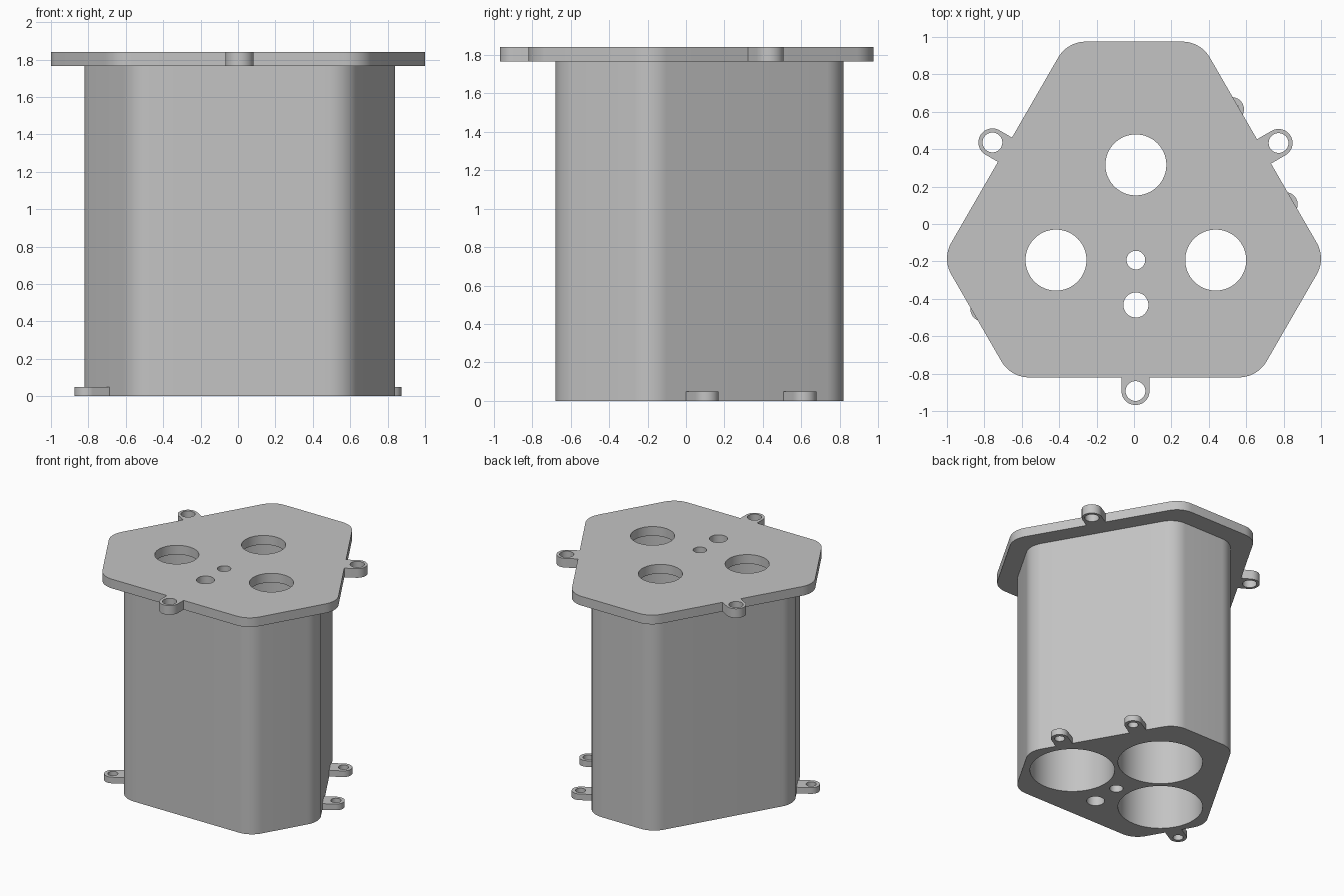
import bpy
import bmesh
import math
from mathutils import Matrix, Vector

cube = bpy.data.objects.get("Cube")
if cube:
    bpy.data.objects.remove(cube, do_unlink=True)

grey = bpy.data.materials.new("light grey")
grey.use_nodes = True
grey.diffuse_color = (0.55, 0.55, 0.55, 1)
grey.node_tree.nodes["Principled BSDF"].inputs["Base Color"].default_value = grey.diffuse_color

DECK = 1.765      # underside of the top plate
TOP = 1.84
CX = 0.01         # axis of the bore pattern


def circle(x, y, r, steps=64):
    return [(x + r * math.cos(i * math.tau / steps),
             y + r * math.sin(i * math.tau / steps)) for i in range(steps)]


def hexagon(left, right, y_mid, y_front, y_back):
    """Six corners with all edges at 60 degrees, counter-clockwise."""
    front = (y_mid - y_front) / math.sqrt(3)
    back = (y_back - y_mid) / math.sqrt(3)
    return [(left + front, y_front), (right - front, y_front), (right, y_mid),
            (right - back, y_back), (left + back, y_back), (left, y_mid)]


def rounded(corners, r, steps=10):
    pts = [Vector(c) for c in corners]
    out = []
    for i, p in enumerate(pts):
        a = (p - pts[i - 1]).normalized()
        b = (pts[(i + 1) % len(pts)] - p).normalized()
        turn = math.acos(a.dot(b))
        start = p - a * r * math.tan(turn / 2)
        center = start + Vector((-a.y, a.x)) * r
        for k in range(steps + 1):
            out.append(center + Matrix.Rotation(turn * k / steps, 2) @ (start - center))
    return out


def ear_outline(x, y, angle, r, length, steps=24):
    """Tab with a round tip, reaching back to the wall it grows from."""
    a = math.radians(angle)
    out = Vector((math.cos(a), math.sin(a)))
    side = Vector((-out.y, out.x)) * r
    c = Vector((x, y))
    arc = [c + Matrix.Rotation(math.pi * k / steps, 2) @ -side for k in range(steps + 1)]
    return arc + [c + side - out * length, c - side - out * length]


def slab(name, outline, holes, z0, z1):
    """Flat outline with holes, extruded from z0 to z1."""
    curve = bpy.data.curves.new(name, "CURVE")
    curve.dimensions = "2D"
    curve.fill_mode = "BOTH"
    curve.extrude = (z1 - z0) / 2
    for loop in [outline] + holes:
        spline = curve.splines.new("POLY")
        spline.points.add(len(loop) - 1)
        for point, co in zip(spline.points, loop):
            point.co = (co[0], co[1], 0, 1)
        spline.use_cyclic_u = True
    temp = bpy.data.objects.new(name + " curve", curve)
    bpy.context.collection.objects.link(temp)
    bpy.context.view_layer.update()
    mesh = bpy.data.meshes.new_from_object(
        temp.evaluated_get(bpy.context.evaluated_depsgraph_get()))
    bpy.data.objects.remove(temp, do_unlink=True)

    bm = bmesh.new()
    bm.from_mesh(mesh)
    bmesh.ops.remove_doubles(bm, verts=bm.verts, dist=0.0002)
    bmesh.ops.recalc_face_normals(bm, faces=bm.faces)
    bmesh.ops.translate(bm, verts=bm.verts, vec=(0, 0, (z0 + z1) / 2))
    bm.to_mesh(mesh)
    bm.free()
    mesh.materials.clear()
    mesh.materials.append(grey)
    obj = bpy.data.objects.new(name, mesh)
    bpy.context.collection.objects.link(obj)
    bpy.ops.object.select_all(action="DESELECT")
    obj.select_set(True)
    bpy.context.view_layer.objects.active = obj
    bpy.ops.object.shade_smooth_by_angle(angle=math.radians(30))
    return obj


# Bore pattern: three wide bores, narrowed in the top plate, and two small through holes
bores = [(CX, 0.316), (CX - 0.427, -0.193), (CX + 0.427, -0.193)]
small = [circle(CX, -0.193, 0.05), circle(CX, -0.433, 0.067)]

# Main body
slab("body", rounded(hexagon(-0.847, 0.867, -0.185, -0.68, 0.82), 0.17),
     [circle(x, y, 0.315, 96) for x, y in bores] + small, 0, DECK)

# Top plate
slab("top_plate", rounded(hexagon(-1.026, 1.026, -0.185, -0.82, 0.975), 0.17),
     [circle(x, y, 0.163) for x, y in bores] + small, DECK, TOP)

# Mounting ears on the plate
for name, x, y, angle in (("front", 0.008, -0.893, -90),
                          ("left", 0.773, 0.433, 30),
                          ("right", -0.757, 0.436, 150)):
    slab("plate_ear_" + name, ear_outline(x, y, angle, 0.075, 0.09),
         [circle(x, y, 0.053, 40)], DECK, TOP)

# Mounting ears at the foot of the body
for name, x, y, angle in (("left", 0.81, 0.105, 30),
                          ("back_left", 0.523, 0.613, 30),
                          ("right", -0.81, -0.455, 210)):
    slab("base_ear_" + name, ear_outline(x, y, angle, 0.065, 0.11),
         [circle(x, y, 0.038, 40)], 0, 0.05)
